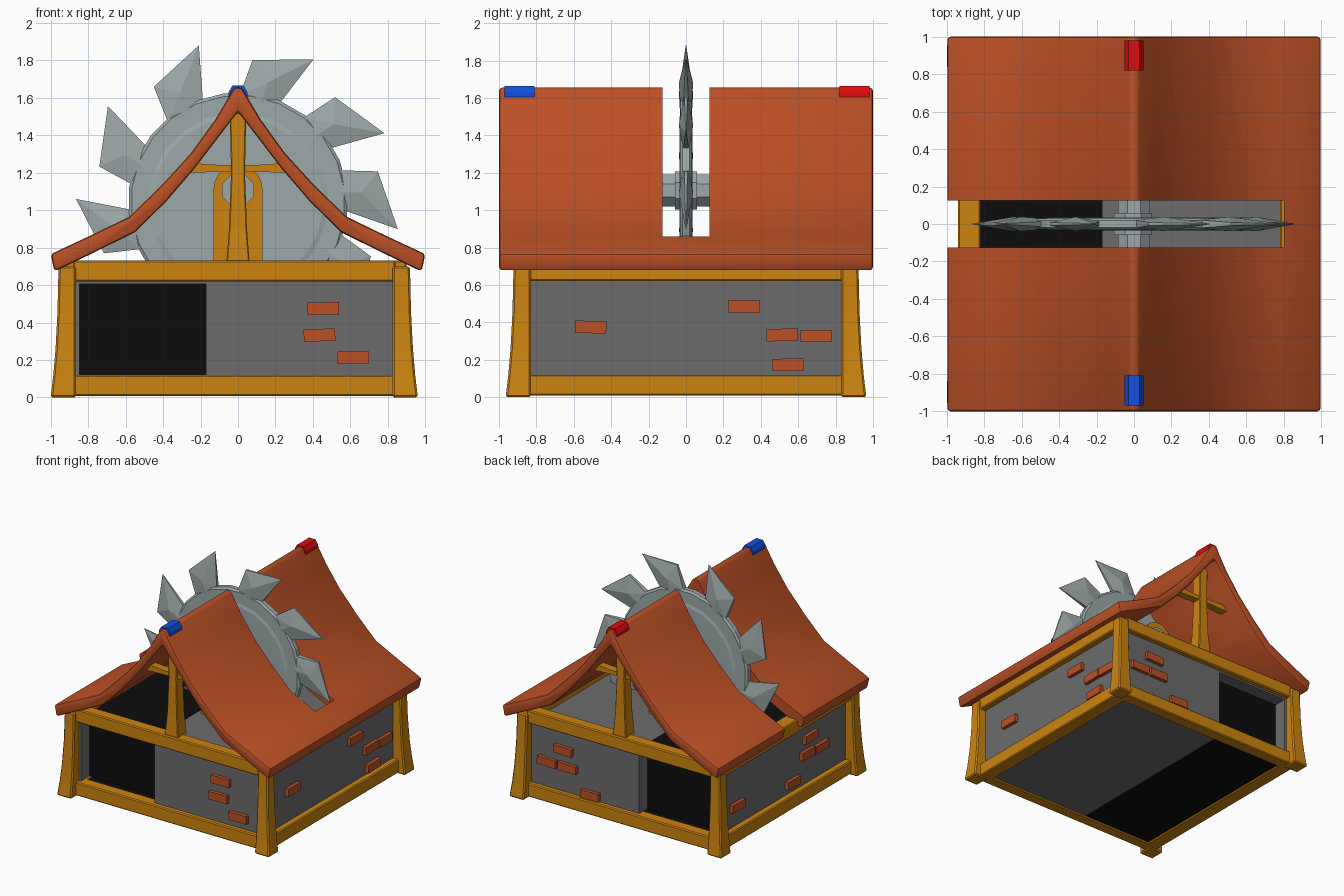
import bpy, bmesh, math, random
from mathutils import Matrix, Vector

if "Cube" in bpy.data.objects:
    bpy.data.objects.remove(bpy.data.objects["Cube"])

random.seed(4)


def srgb(r, g, b):
    f = lambda c: c / 255 / 12.92 if c < 11 else ((c / 255 + 0.055) / 1.055) ** 2.4
    return (f(r), f(g), f(b), 1)


def material(name, *rgb):
    m = bpy.data.materials.new(name)
    m.diffuse_color = srgb(*rgb)
    m.use_nodes = True
    m.node_tree.nodes["Principled BSDF"].inputs["Base Color"].default_value = m.diffuse_color
    return m


WOOD = material("golden_wood", 204, 132, 16)
TILE = material("terracotta", 188, 80, 38)
STONE = material("grey_stone", 108, 108, 108)
DARK = material("black_opening", 12, 12, 12)
STEEL = material("pale_steel", 158, 168, 168)
RED = material("red", 222, 12, 14)
BLUE = material("blue", 18, 78, 222)


def rings(name, loops, mat, bevel=0.0):
    """Closed solid skinned through a list of equally long point loops."""
    bm = bmesh.new()
    vs = [[bm.verts.new(p) for p in loop] for loop in loops]
    n = len(vs[0])
    bm.faces.new(vs[0])
    bm.faces.new(vs[-1])
    for a, b in zip(vs, vs[1:]):
        for i in range(n):
            j = (i + 1) % n
            bm.faces.new((a[i], a[j], b[j], b[i]))
    bmesh.ops.recalc_face_normals(bm, faces=bm.faces)
    me = bpy.data.meshes.new(name)
    bm.to_mesh(me)
    bm.free()
    me.materials.append(mat)
    ob = bpy.data.objects.new(name, me)
    bpy.context.collection.objects.link(ob)
    if bevel:
        m = ob.modifiers.new("Bevel", 'BEVEL')
        m.width, m.segments, m.limit_method = bevel, 1, 'ANGLE'
        m.angle_limit = math.radians(50)
    return ob


def loft(name, sections, mat, bevel=0.0):
    """sections: (z, x0, x1, y0, y1)"""
    return rings(name, [[(a, c, z), (b, c, z), (b, d, z), (a, d, z)]
                        for z, a, b, c, d in sections], mat, bevel)


def box(name, x, y, z, mat, bevel=0.0):
    return loft(name, [(z[0], *x, *y), (z[1], *x, *y)], mat, bevel)


def prism(name, pts, y0, y1, mat, bevel=0.0):
    return rings(name, [[(x, y, z) for x, z in pts] for y in (y0, y1)], mat, bevel)


def circle(r, n, cx=0.0, cz=0.0):
    return [(cx + r * math.cos(math.tau * (i + .5) / n),
             cz + r * math.sin(math.tau * (i + .5) / n)) for i in range(n)]


CX = -0.02   # centre of the timber house

# flared corner posts
for sx in (-1, 1):
    for sy in (-1, 1):
        secs = []
        for z, o in ((0, .98), (.12, .966), (.26, .954), (.45, .944), (.70, .938)):
            secs.append((z, *sorted((CX + sx * .845, CX + sx * o)),
                         *sorted((sy * .83, sy * (o - .016)))))
        loft("corner_post", secs, WOOD, .01)

# sill and top beams
for z in ((.008, .12), (.62, .73)):
    for s in (-1, 1):
        box("long_beam", (CX - .86, CX + .86), sorted((s * .80, s * .90)), z, WOOD, .008)
        box("side_beam", sorted((CX + s * .80, CX + s * .92)), (-.85, .85), z, WOOD, .008)

# stone body with a dark tunnel on the left
box("stone_body", (-.17, .85), (-.86, .86), (.02, .66), STONE)
box("left_wall", (-.89, -.845), (-.86, .86), (.02, .66), STONE)
box("tunnel_core", (-.846, -.169), (-.75, .75), (.019, .665), DARK)
box("tunnel_floor", (-.846, -.169), (-.84, .84), (.018, .115), DARK)
for s in (-1, 1):
    box("tunnel_lintel", (-.846, -.169), sorted((s * .74, s * .86)), (.605, .66), STONE)

# loose bricks: (position along wall, height)
WALLS = {
    "front": [(.455, .475), (.435, .333), (.615, .212)],
    "back": [(.52, .467), (.67, .333), (.48, .333), (.27, .16)],
    "right": [(-.51, .375), (.31, .485), (.515, .333), (.695, .327), (.545, .173)],
    "left": [(.61, .285), (-.12, .2), (-.31, .37), (-.49, .36), (-.35, .495)],
}
for wall, spots in WALLS.items():
    for t, z in spots:
        b = box(wall + "_brick", (-.084, .084), (-.03, .03), (-.033, .033), TILE)
        tilt = Matrix.Rotation(math.radians(random.uniform(-2, 2)), 4, 'Y')
        loc, turn = {"front": ((t, -.86, z), 0), "back": ((t, .86, z), 0),
                     "right": ((.85, t, z), 90), "left": ((-.89, t, z), 90)}[wall]
        b.matrix_world = (Matrix.Translation(loc)
                          @ Matrix.Rotation(math.radians(turn), 4, 'Z') @ tilt)

# roof: swept gable with a saw slot open to the left eave
top = [(.02, 1.655), (.12, 1.485), (.25, 1.305), (.41, 1.13), (.58, .965), (.78, .868), (1, .765)]
under = [(.98, .672), (.76, .778), (.55, .882), (.38, 1.05), (.23, 1.225), (.10, 1.395)]
right = top + under
profile = right + [(0, 1.525)] + [(-x, z) for x, z in reversed(right)]
roof = prism("roof", profile, -1, 1, TILE, .018)
roof.modifiers["Bevel"].segments = 2
cutter = box("slot_cutter", (-1.3, .80), (-.125, .125), (.5, 2), TILE)
cutter.hide_render = True
cut = roof.modifiers.new("Slot", 'BOOLEAN')
cut.object, cut.operation, cut.solver = cutter, 'DIFFERENCE', 'EXACT'
bpy.context.view_layer.objects.active = roof
roof.select_set(True)
for m in list(roof.modifiers):
    bpy.ops.object.modifier_apply(modifier=m.name)
bpy.ops.object.shade_smooth_by_angle(angle=math.radians(35))
bpy.data.objects.remove(cutter)

# ridge caps
cap = [(-.05, 1.59), (-.05, 1.63), (-.03, 1.665), (.03, 1.665), (.05, 1.63), (.05, 1.59)]
prism("front_ridge_cap", cap, -.97, -.81, BLUE)
prism("back_ridge_cap", cap, .82, .98, RED)

# gable frames and axle brackets
for s in (-1, 1):
    loft("gable_post", [(z, -w, w, *sorted((s * (.82 - d), s * (.82 + d))))
                        for z, w, d in ((.72, .062, .06), (.90, .048, .05),
                                        (1.2, .037, .045), (1.56, .045, .045))], WOOD, .006)
    tie = [(-.25, 1.20), (-.08, 1.205), (.08, 1.205), (.25, 1.20),
           (.23, 1.25), (.08, 1.24), (-.08, 1.24), (-.23, 1.25)]
    prism("gable_tie", tie, s * .785, s * .85, WOOD)
    arch = [(-.13, .64), (.13, .64)] + [
        (.13 * math.cos(math.pi * i / 10), 1.115 + .13 * math.sin(math.pi * i / 10))
        for i in range(11)]
    prism("axle_bracket", arch, s * .2, s * .3, WOOD)

# axle and hub
prism("axle", circle(.092, 8, 0, 1.105), -.31, .31, STEEL)
prism("hub", circle(.11, 8, -.005, 1.105), -.06, .06, STEEL)

# saw disc: stepped lathe around y
BZ = 1.04
steps = [(.455, .036), (.48, .030), (.572, .030), (.588, .018)]
steps = [(r, -y) for r, y in steps] + [(r, y) for r, y in reversed(steps)]
rings("saw_disc", [[(x, y, z) for x, z in circle(r, 24, 0, BZ)] for r, y in steps], STEEL)

# saw teeth: hooked blades with a raised centre on both faces
angles = [178.7, 143.4, 104, 62.2, 25.4, -9.4, -44, -78, -112, -147]
bm = bmesh.new()
for a in angles:
    def point(da, r, y):
        t = math.radians(a + da)
        return bm.verts.new((r * math.cos(t), y, BZ + r * math.sin(t)))
    outline = [(0, .865, 0), (22, .765, .006), (27, .57, .02), (15, .55, .03), (5, .575, .012)]
    sides = []
    for s in (-1, 1):
        rim = [point(d, r, s * (y + .002)) for d, r, y in outline]
        mid = point(14, .66, s * .038)
        sides.append(rim)
        for i in range(5):
            bm.faces.new((rim[i], rim[(i + 1) % 5], mid))
    for i in range(5):
        j = (i + 1) % 5
        bm.faces.new((sides[0][i], sides[0][j], sides[1][j], sides[1][i]))
bmesh.ops.recalc_face_normals(bm, faces=bm.faces)
me = bpy.data.meshes.new("saw_teeth")
bm.to_mesh(me)
bm.free()
me.materials.append(STEEL)
bpy.context.collection.objects.link(bpy.data.objects.new("saw_teeth", me))
